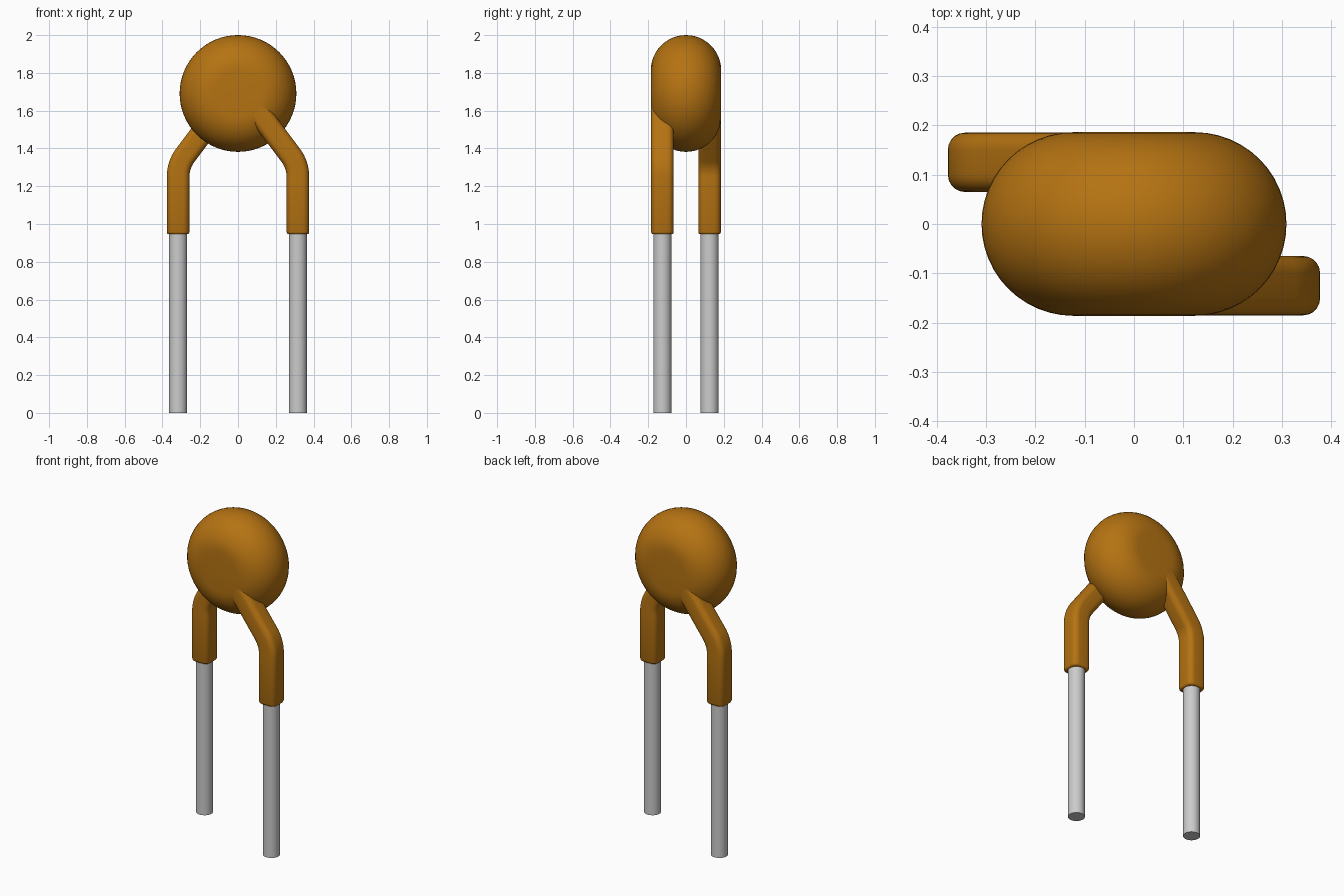
import bpy, bmesh, math
from mathutils import Vector, Matrix

cube = bpy.data.objects.get("Cube")
if cube:
    bpy.data.objects.remove(cube, do_unlink=True)


def material(name, rgb, roughness):
    mat = bpy.data.materials.new(name)
    mat.use_nodes = True
    mat.diffuse_color = (*rgb, 1)
    bsdf = mat.node_tree.nodes["Principled BSDF"]
    bsdf.inputs["Base Color"].default_value = (*rgb, 1)
    bsdf.inputs["Roughness"].default_value = roughness
    return mat


coating = material("amber coating", (0.46, 0.17, 0.006), 0.5)
metal = material("tinned metal", (0.6, 0.6, 0.6), 0.5)


def finish(name, bm, mat):
    bmesh.ops.remove_doubles(bm, verts=bm.verts, dist=0.0001)
    bmesh.ops.recalc_face_normals(bm, faces=bm.faces)
    mesh = bpy.data.meshes.new(name)
    bm.to_mesh(mesh)
    bm.free()
    mesh.materials.append(mat)
    obj = bpy.data.objects.new(name, mesh)
    bpy.context.collection.objects.link(obj)
    bpy.ops.object.select_all(action='DESELECT')
    obj.select_set(True)
    bpy.context.view_layer.objects.active = obj
    bpy.ops.object.shade_smooth_by_angle(angle=math.radians(40))
    return obj


def skin(bm, rings):
    """Join rings of equal length into a closed tube."""
    loops = [[bm.verts.new(p) for p in ring] for ring in rings]
    for a, b in zip(loops, loops[1:]):
        for i in range(len(a)):
            j = (i + 1) % len(a)
            bm.faces.new((a[i], a[j], b[j], b[i]))
    bm.faces.new(loops[0])
    bm.faces.new(loops[-1])


# Disc body: a fully rounded rim spun around the y axis
RADIUS, HALF, CENTRE_Z = 0.309, 0.186, 1.691
bm = bmesh.new()
flat = RADIUS - HALF
profile = [Vector((0, -HALF, 0))]
for i in range(25):
    a = math.pi * i / 24 - math.pi / 2
    profile.append(Vector((flat + HALF * math.cos(a), HALF * math.sin(a), 0)))
profile.append(Vector((0, HALF, 0)))
verts = [bm.verts.new(p) for p in profile]
edges = [bm.edges.new(pair) for pair in zip(verts, verts[1:])]
bmesh.ops.spin(bm, geom=verts + edges, cent=(0, 0, 0), axis=(0, 1, 0),
               angle=math.tau, steps=64)
bmesh.ops.translate(bm, verts=bm.verts, vec=(0, 0, CENTRE_Z))
finish("disc_body", bm, coating)

# Lead centre line: straight up, one bend, then inward to the disc
LEAD_X, LEAD_Y, SLEEVE_Z, BEND_Z, BEND_R = 0.317, -0.125, 0.946, 1.25, 0.19
BEND = math.atan2(3, 4)


def rounded_square(half, corner):
    points = []
    for quarter in range(4):
        for step in range(6):
            a = (quarter + step / 5) * math.pi / 2
            mid = (quarter + 0.5) * math.pi / 2
            points.append((math.copysign(half - corner, math.cos(mid)) + corner * math.cos(a),
                           math.copysign(half - corner, math.sin(mid)) + corner * math.sin(a)))
    return points


def sleeve_rings():
    stations = [(LEAD_X, SLEEVE_Z, 0, 0.88), (LEAD_X, SLEEVE_Z + 0.003, 0, 0.95),
                (LEAD_X, SLEEVE_Z + 0.012, 0, 1)]
    for i in range(13):
        a = BEND * i / 12
        stations.append((LEAD_X - BEND_R * (1 - math.cos(a)),
                         BEND_Z + BEND_R * math.sin(a), a, 1))
    x, z = stations[-1][:2]
    run = 0.36
    stations.append((x - run * math.sin(BEND), z + run * math.cos(BEND), BEND, 1))
    section = rounded_square(0.06, 0.034)
    return [[(x + u * s * math.cos(a), LEAD_Y + v * s, z + u * s * math.sin(a))
             for u, v in section] for x, z, a, s in stations]


# Two coated sleeves and bare wires, half a turn apart
for side, turn in (("left", 0), ("right", math.pi)):
    spin = Matrix.Rotation(turn, 4, 'Z')

    bm = bmesh.new()
    skin(bm, sleeve_rings())
    bm.transform(spin)
    finish(side + "_lead_sleeve", bm, coating)

    bm = bmesh.new()
    top = SLEEVE_Z + 0.1
    bmesh.ops.create_cone(bm, cap_ends=True, segments=32, radius1=0.048, radius2=0.048,
                          depth=top,
                          matrix=spin @ Matrix.Translation((LEAD_X, LEAD_Y, top / 2)))
    finish(side + "_lead_wire", bm, metal)
